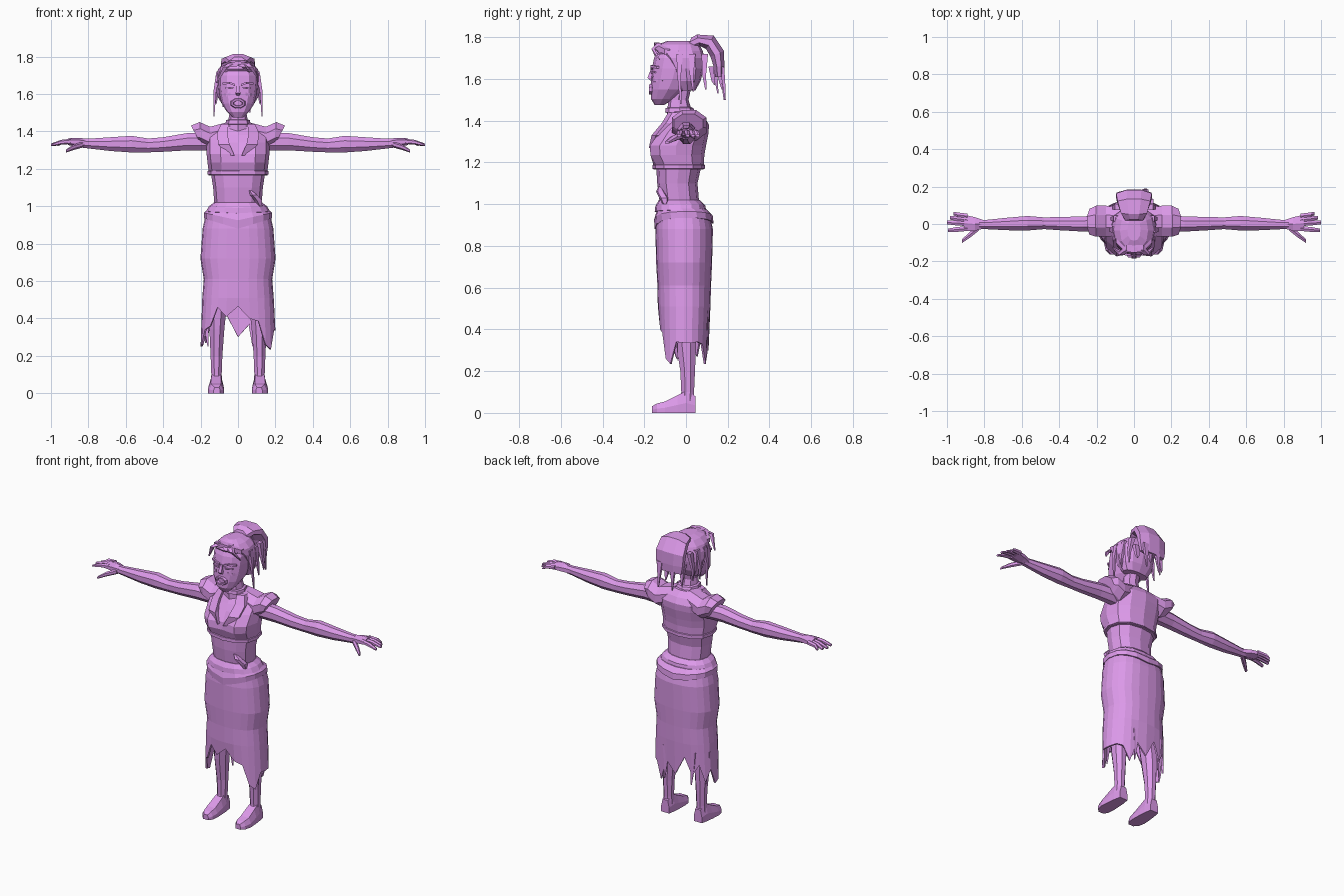
import bpy, bmesh
from math import sin, cos, pi
from mathutils import Vector as V

mat = bpy.data.materials.new("orchid")
mat.diffuse_color = (0.72, 0.32, 0.82, 1)


def loft(name, rings, mirror=False, caps=True, thick=0):
    """Skin a list of equal-length point rings with flat faces."""
    bm = bmesh.new()
    rows = [[bm.verts.new(p) for p in r] for r in rings]
    n = len(rows[0])
    for a, b in zip(rows, rows[1:]):
        for i in range(n):
            j = (i + 1) % n
            bm.faces.new((a[i], a[j], b[j], b[i]))
    if caps:
        bm.faces.new(rows[0])
        bm.faces.new(rows[-1])
    bmesh.ops.recalc_face_normals(bm, faces=bm.faces)
    me = bpy.data.meshes.new(name)
    bm.to_mesh(me)
    bm.free()
    me.materials.append(mat)
    ob = bpy.data.objects.new(name, me)
    bpy.context.collection.objects.link(ob)
    if mirror:
        m = ob.modifiers.new("mirror", 'MIRROR')
        m.use_mirror_merge = False
    if thick:
        s = ob.modifiers.new("thickness", 'SOLIDIFY')
        s.thickness, s.offset = thick, 0
    return ob


def level(z, w, yf, yb, n=12, notch=0, dip=0, p=0.85):
    """Horizontal ring, first point at the front; notch pulls the front centre in, dip lowers it."""
    pts, c, r = [], (yf + yb) / 2, (yb - yf) / 2
    for k in range(n):
        a = -pi / 2 + 2 * pi * k / n
        x, y = [(abs(t) ** p) * (1 if t > 0 else -1) for t in (cos(a), sin(a))]
        drop = dip * (1 - abs(x)) * (1 if y < 0 else 0.5)
        pts.append((w * x, c + r * y + (notch if k == 0 else 0), z - drop))
    return pts


def ring(c, u, v, n=6):
    c, u, v = V(c), V(u), V(v)
    return [c + u * cos(2 * pi * (k + .5) / n) + v * sin(2 * pi * (k + .5) / n) for k in range(n)]


def limb(name, stations, n=8):
    """Mirrored tube running sideways: x, y, z, y radius, z radius."""
    loft(name, [ring((x, y, z), (0, ry, 0), (0, 0, rz), n) for x, y, z, ry, rz in stations], True)


def strand(name, path, w, t=0.012, mirror=False):
    """Flat tapering lock following a path, wide in x."""
    k = len(path)
    loft(name, [ring(p, (w * (1 - .85 * i / (k - 1)), 0, 0), (0, t * (1 - .8 * i / (k - 1)), 0), 4)
                for i, p in enumerate(path)], mirror)


def bar(name, path, size, mirror=True):
    """Small faceted bar with cross-section across y and z."""
    loft(name, [ring(p, (0, size, 0), (0, 0, size), 4) for p in path], mirror)


# Bare midriff and bodice
loft("midriff", [level(*r) for r in [
    (.93, .15, -.13, .10), (1.02, .127, -.128, .062), (1.10, .133, -.138, .055), (1.19, .147, -.143, .075)]])
loft("bodice", [level(z, w, f, b, 12, nt) for z, w, f, b, nt in [
    (1.165, .157, -.155, .085, 0), (1.185, .157, -.155, .085, 0), (1.235, .163, -.186, .088, .025),
    (1.28, .168, -.19, .096, .04), (1.34, .17, -.145, .108, .025), (1.38, .168, -.105, .11, 0),
    (1.415, .13, -.08, .09, 0), (1.445, .075, -.075, .055, 0)]])
loft("bodice_hem", [level(*r) for r in [
    (1.165, .15, -.15, .078), (1.17, .162, -.16, .09), (1.188, .162, -.16, .09), (1.195, .15, -.15, .078)]])

# Puffed shoulder caps and lapels
loft("shoulder_cap", [ring(c, (0, ry, 0), v, 8) for c, ry, v in [
    ((.05, .01, 1.395), .075, (0, 0, .06)), ((.15, .015, 1.365), .09, (0, 0, .065)),
    ((.20, .015, 1.39), .09, (.005, 0, .065)), ((.228, .012, 1.387), .075, (.025, 0, .048))]], True)
loft("lapel", [[(x - w, y, z), (x + w, y + .02, z), (x + w, y + .05, z), (x - w, y + .04, z)]
     for x, y, z, w in [(.07, -.085, 1.44, .02), (.085, -.115, 1.39, .028),
                        (.075, -.165, 1.33, .03), (.03, -.178, 1.27, .012)]], True)

# Neck and collar band
loft("neck", [level(*r, 8) for r in [
    (1.38, .075, -.09, .06), (1.44, .055, -.09, .03), (1.50, .045, -.085, .012), (1.58, .05, -.08, .03)]])
loft("neck_band", [level(*r, 8) for r in [
    (1.435, .055, -.085, .04), (1.44, .068, -.1, .045), (1.46, .063, -.097, .035), (1.465, .05, -.08, .025)]])

# Head
loft("head", [level(*r) for r in [
    (1.475, .028, -.15, -.105), (1.505, .06, -.168, -.055), (1.55, .088, -.17, .0),
    (1.60, .1, -.168, .04), (1.65, .105, -.163, .06), (1.70, .105, -.153, .068),
    (1.74, .09, -.135, .06), (1.76, .05, -.09, .03)]])
loft("nose", [ring((0, y, z), (w, 0, 0), (0, d, 0), 4) for y, z, w, d in [
    (-.163, 1.65, .008, .006), (-.175, 1.605, .018, .014), (-.166, 1.592, .012, .005)]])
bar("brow", [(.015, -.164, 1.648), (.045, -.164, 1.66), (.083, -.135, 1.655)], .008)
bar("eye", [(.02, -.163, 1.63), (.042, -.165, 1.632), (.068, -.147, 1.632)], .006)
bar("cheek", [(.04, -.155, 1.60), (.065, -.142, 1.595), (.09, -.105, 1.60)], .012)
loft("open_mouth", [ring((0, y, 1.55), (a, 0, 0), (0, 0, b), 8) for y, a, b in [
    (-.160, .043, .03), (-.178, .036, .025), (-.178, .027, .015), (-.165, .024, .012)]])

# Hair cap, topknot tail and loose locks
loft("hair_cap", [level(*r) for r in [
    (1.545, .085, -.03, .045), (1.59, .112, -.06, .07), (1.65, .12, -.085, .085), (1.70, .118, -.12, .088),
    (1.735, .105, -.152, .08), (1.765, .075, -.135, .065), (1.782, .035, -.09, .03)]])
loft("hair_tail", [ring((0, y, z), (w, 0, 0), (0, vy, vz), 8) for y, z, w, vy, vz in [
    (.015, 1.765, .05, .01, .035), (.06, 1.785, .075, -.008, .03), (.115, 1.775, .095, .02, .035),
    (.15, 1.72, .103, .035, .015), (.158, 1.66, .1, .028, 0), (.16, 1.61, .09, .022, 0)]])
for x, y, z in [(-.075, .145, 1.53), (-.03, .175, 1.50), (.02, .165, 1.55), (.06, .18, 1.50), (.085, .13, 1.57)]:
    strand("tail_lock", [(x, y - .01, 1.66), (x, y, 1.59), (x * 1.05, y + .008, z)], .026, .018)
for x, y, z in [(.118, -.03, 1.48), (.112, .03, 1.54), (.105, .09, 1.55)]:
    strand("side_lock", [(x - .015, y, 1.72), (x + .005, y - .003, 1.62), (x + .01, y + .005, z)], .018, .022, True)
for x0, x1, z in [(-.02, -.115, 1.66), (.03, .105, 1.69), (.0, .06, 1.715)]:
    strand("fringe_lock", [(x0, -.125, 1.772), ((x0 + x1) / 2, -.158, 1.745), (x1, -.125, z)], .03, .018)
bar("hair_roll", [(0, -.14, 1.762), (.05, -.135, 1.755), (.095, -.09, 1.73)], .018)

# Arms and hands
limb("arm", [(.13, .005, 1.345, .048, .052), (.27, 0, 1.345, .044, .05), (.40, .002, 1.33, .038, .042),
             (.48, .004, 1.325, .034, .04), (.57, .004, 1.332, .042, .048), (.68, 0, 1.332, .036, .04),
             (.80, -.003, 1.335, .026, .028), (.83, -.003, 1.337, .028, .026)])
limb("palm", [(.80, -.002, 1.335, .024, .024), (.85, .0, 1.342, .042, .024), (.91, .006, 1.345, .05, .018)], 6)
for y0, y1, tip in [(.042, .056, .965), (.022, .034, .985), (.002, .008, 1.0), (-.024, -.034, .995)]:
    limb("finger", [(.89, y0, 1.347, .015, .014), (.945, (y0 + y1) / 2, 1.342, .015, .013),
                    (tip, y1, 1.328, .011, .007)], 6)
limb("thumb", [(.83, -.02, 1.33, .018, .016), (.88, -.06, 1.315, .018, .015), (.92, -.092, 1.295, .011, .008)], 6)

# Belt wraps and side knot
loft("upper_belt", [level(z, w, f, b, 16, 0, d) for z, w, f, b, d in [
    (.965, .16, -.135, .09, 0), (.972, .172, -.15, .098, .01), (1.0, .155, -.147, .092, .01), (1.02, .128, -.13, .065, 0)]])
loft("lower_belt", [level(z, w, f, b, 16, 0, d) for z, w, f, b, d in [
    (.935, .165, -.135, .11, .05), (.935, .182, -.15, .132, .055), (.965, .182, -.153, .128, .04),
    (.98, .165, -.14, .1, .01)]])
loft("side_knot", [ring(c, (r, 0, 0), (0, r, 0), 5) for c, r in [
    ((.065, -.125, 1.085), .008), ((.085, -.122, 1.06), .022), ((.11, -.105, 1.03), .024), ((.12, -.1, 1.0), .012)]])

# Long skirt with torn hem
hem = [.465, .40, .385, .26, .235, .34, .335, .335, .34, .33, .235, .37,
       .30, .42, .31, .38, .27, .35, .25, .26, .34, .36, .46, .41]
skirt = [level(z, w, f, b, 24, 0, d) for z, w, f, b, d in [
    (.965, .165, -.138, .11, .05), (.88, .184, -.142, .124, 0), (.72, .196, -.138, .12, 0),
    (.61, .178, -.132, .115, 0), (.51, .186, -.13, .112, 0)]]
skirt.append([(x, y, h) for (x, y, z), h in zip(level(0, .195, -.122, .103, 24), hem)])
loft("skirt", skirt, False, False, .01)
for x, y in [(-.11, .09), (.07, .1), (.16, -.04), (-.17, .03)]:
    strand("hem_tatter", [(x, y, .46), (x, y, .36), (x + .01, y, .25)], .03, .008)

# Legs and pointed shoes
loft("leg", [ring((x, y, z), (rx, 0, 0), (0, ry, 0), 8) for x, y, z, rx, ry in [
    (.095, -.01, .75, .075, .085), (.105, -.01, .5, .052, .058), (.113, 0, .34, .043, .053),
    (.115, .008, .2, .034, .038), (.115, .008, .1, .03, .033), (.115, .005, .05, .034, .036)]], True)
loft("shoe", [[(x - w, y, 0), (x + w, y, 0), (x + w, y, h * .45), (x + w * .65, y, h),
               (x - w * .65, y, h), (x - w, y, h * .45)] for y, x, w, h in [
    (.045, .115, .028, .08), (.0, .116, .036, .105), (-.04, .117, .04, .085),
    (-.10, .118, .043, .055), (-.14, .116, .036, .045), (-.162, .113, .018, .032)]], True)
